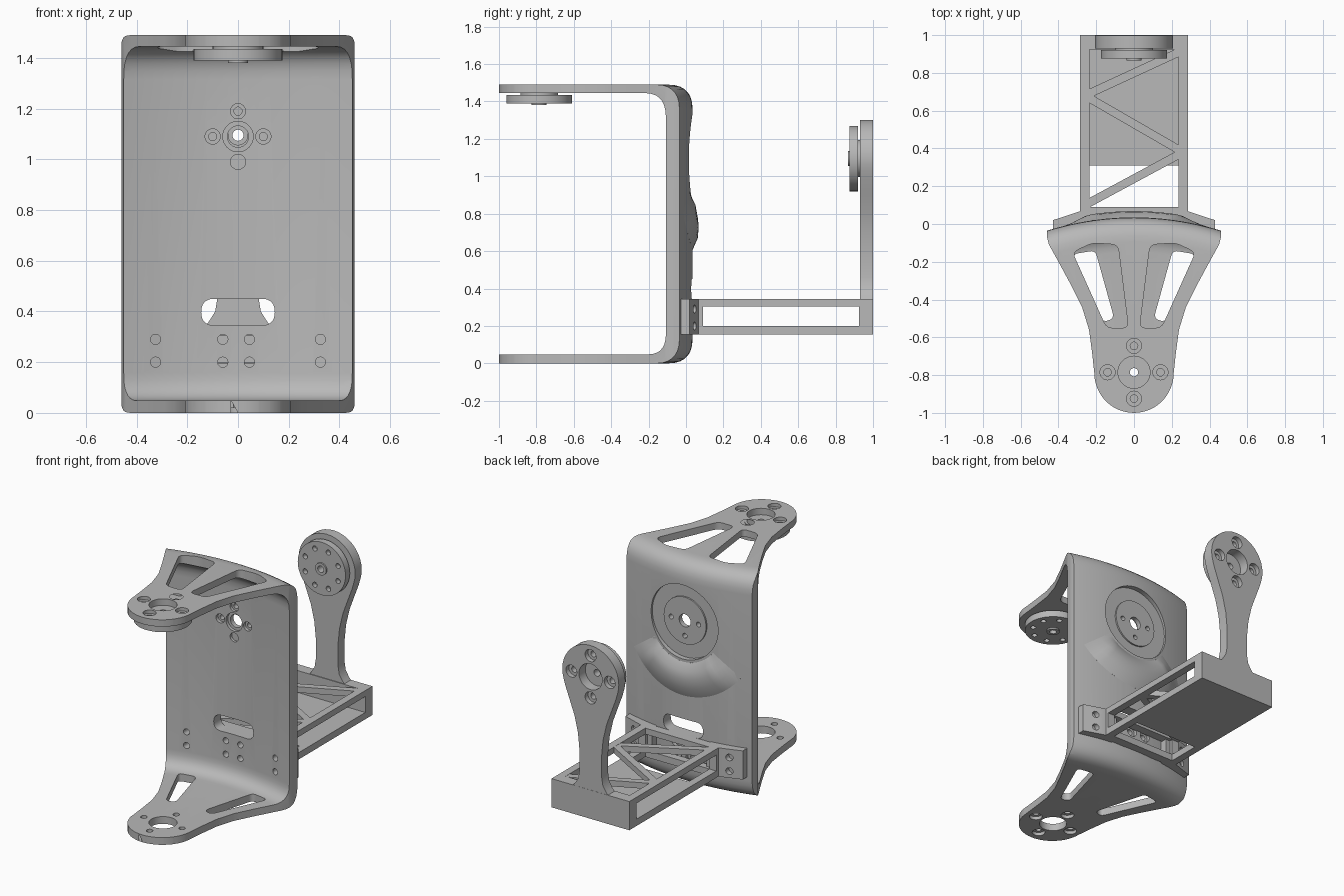
import bpy, bmesh
from math import sin, cos, pi, radians
from mathutils import Vector

old = bpy.data.objects.get("Cube")
if old:
    bpy.data.objects.remove(old, do_unlink=True)

grey = bpy.data.materials.new("light_grey")
grey.use_nodes = True
grey.diffuse_color = (0.48, 0.48, 0.48, 1)
grey.node_tree.nodes["Principled BSDF"].inputs["Base Color"].default_value = grey.diffuse_color


def loft(name, rings):
    """Closed solid through equal rings of 3D points."""
    bm = bmesh.new()
    rows = [[bm.verts.new(p) for p in ring] for ring in rings]
    n = len(rows[0])
    for a, b in zip(rows, rows[1:]):
        for i in range(n):
            j = (i + 1) % n
            bm.faces.new((a[i], a[j], b[j], b[i]))
    bm.faces.new(rows[0])
    bm.faces.new(rows[-1])
    bmesh.ops.recalc_face_normals(bm, faces=bm.faces[:])
    mesh = bpy.data.meshes.new(name)
    bm.to_mesh(mesh)
    bm.free()
    mesh.materials.append(grey)
    obj = bpy.data.objects.new(name, mesh)
    bpy.context.collection.objects.link(obj)
    return obj


def prism(name, pts, axis, lo, hi):
    """Extrude a 2D outline along an axis."""
    place = {"x": lambda p, d: (d, p[0], p[1]),
             "y": lambda p, d: (p[0], d, p[1]),
             "z": lambda p, d: (p[0], p[1], d)}[axis]
    return loft(name, [[place(p, d) for p in pts] for d in (lo, hi)])


def box(name, x0, x1, y0, y1, z0, z1):
    return prism(name, [(x0, y0), (x1, y0), (x1, y1), (x0, y1)], "z", z0, z1)


def circle(cx, cy, r, n=40):
    return [(cx + r * cos(2 * pi * i / n), cy + r * sin(2 * pi * i / n)) for i in range(n)]


def rounded(pts, size, steps=7):
    """Round polygon corners; size is one value or one per corner."""
    out = []
    for i, p in enumerate(pts):
        s = size[i] if isinstance(size, (list, tuple)) else size
        p, a, b = Vector(p), Vector(pts[i - 1]), Vector(pts[(i + 1) % len(pts)])
        if s == 0:
            out.append(tuple(p))
            continue
        start, end = p + (a - p).normalized() * s, p + (b - p).normalized() * s
        for k in range(steps + 1):
            t = k / steps
            out.append(tuple(start * (1 - t) ** 2 + p * 2 * t * (1 - t) + end * t * t))
    return out


def combine(obj, other, op="DIFFERENCE"):
    mod = obj.modifiers.new("combine", "BOOLEAN")
    mod.operation, mod.object, mod.solver = op, other, "EXACT"
    bpy.context.view_layer.objects.active = obj
    bpy.ops.object.modifier_apply(modifier=mod.name)
    bpy.data.objects.remove(other, do_unlink=True)


def cut(obj, pts, axis, lo, hi):
    combine(obj, prism("cutter", pts, axis, lo, hi))


def mirrored(pts, side):
    return [(x * side, y) for x, y in pts]


def bolt_circle(obj, c, axis, lo, hi, bore_lo, bore_hi):
    """Centre hole with four counterbored screw holes."""
    cut(obj, circle(0, c, 0.085), axis, lo, hi)
    for i in range(4):
        x, y = 0.14 * cos(i * pi / 2), c + 0.14 * sin(i * pi / 2)
        cut(obj, circle(x, y, 0.02, 20), axis, lo, hi)
        cut(obj, circle(x, y, 0.04, 24), axis, bore_lo, bore_hi)


def bow(x):
    return -0.07 * (x / 0.46) ** 2


# C-shaped bracket: bowed section trimmed by the tapering plan outline
profile = rounded([(-1.1, 0), (0.035, 0), (0.035, 1.49), (-1.1, 1.49),
                   (-1.1, 1.445), (-0.04, 1.445), (-0.04, 0.048), (-1.1, 0.048)],
                  [0, 0.13, 0.13, 0, 0, 0.13, 0.11, 0])
stations = [-0.5 + i / 24 for i in range(25)]
bracket = loft("c_bracket", [[(x, y + bow(x), z) for y, z in profile] for x in stations])
side = [(0.46, 0.15), (0.46, -0.07), (0.45, -0.11), (0.4, -0.2), (0.335, -0.32),
        (0.275, -0.44), (0.238, -0.56), (0.222, -0.68)]
tip = [(0.21 * cos(a), -0.79 - 0.21 * sin(a)) for a in [pi * i / 24 for i in range(25)]]
plan = side + tip + mirrored(side, -1)[::-1]
combine(bracket, prism("plan", plan, "z", -0.2, 1.7), "INTERSECT")

# Arm windows and bolt circles
top_window = rounded([(0.325, -0.15), (0.22, -0.1), (0.085, -0.11), (0.03, -0.55), (0.145, -0.55)], 0.035)
low_window = rounded([(0.325, -0.16), (0.205, -0.14), (0.105, -0.5), (0.165, -0.52)], 0.03)
for s in (1, -1):
    cut(bracket, mirrored(top_window, s), "z", 1.36, 1.6)
    cut(bracket, mirrored(low_window, s), "z", -0.1, 0.13)
bolt_circle(bracket, -0.785, "z", 1.4, 1.6, 1.468, 1.6)
bolt_circle(bracket, -0.785, "z", -0.1, 0.1, -0.1, 0.022)

# Back panel: round pocket with pad, hub holes, cable slot, screw holes
hub = 1.09
cut(bracket, circle(0, hub, 0.245, 56), "y", 0.002, 0.2)
combine(bracket, prism("pad", circle(0, hub, 0.155, 48), "y", -0.02, 0.012), "UNION")
cut(bracket, circle(0, hub, 0.042), "y", -0.3, 0.2)
cut(bracket, circle(0, hub, 0.06), "y", -0.3, -0.02)
for i in range(4):
    x, z = 0.1 * cos(i * pi / 2), hub + 0.1 * sin(i * pi / 2)
    cut(bracket, circle(x, z, 0.016, 20), "y", -0.3, 0.2)
    cut(bracket, circle(x, z, 0.03, 24), "y", -0.3, -0.022)
slot = rounded([(-0.145, 0.345), (0.145, 0.345), (0.145, 0.45), (-0.145, 0.45)], 0.052)
cut(bracket, slot, "y", -0.3, 0.2)
for z in (0.2, 0.29):
    for x in (-0.325, -0.06, 0.045, 0.325):
        cut(bracket, circle(x, z, 0.02, 20), "y", -0.3, 0.2)
        if abs(x) < 0.1:
            cut(bracket, circle(x, z, 0.038, 24), "y", 0.01, 0.2)

# Crescent bulge beneath the pocket
section = [(0.25, -0.03), (0.262, 0.0), (0.31, 0.028), (0.36, 0.033), (0.42, 0.028), (0.485, 0.0), (0.49, -0.03)]
rings = []
for i in range(29):
    a = radians(-54 + 108 * i / 28)
    lift = min(1, min(i, 28 - i) / 4)
    rings.append([(r * sin(a), 0.035 + bow(r * sin(a)) + (h * lift if h > 0 else h), hub - r * cos(a))
                  for r, h in section])
bulge = loft("crescent_bulge", rings)

# Truss frame behind the panel
frame = box("truss_frame", -0.285, 0.285, 0.04, 1.0, 0.155, 0.345)
combine(frame, box("side_opening", -0.5, 0.5, 0.09, 0.925, 0.2, 0.305))
combine(frame, box("front_opening", -0.235, 0.235, 0, 0.3, 0.2, 0.305))
combine(frame, box("top_opening", -0.235, 0.235, 0.09, 0.925, 0.25, 0.4))
combine(frame, box("floor_opening", -0.235, 0.235, 0.09, 0.31, 0.1, 0.25))
nodes = [Vector(p) for p in ((0.26, 0.92), (-0.26, 0.68), (0.26, 0.38), (-0.26, 0.1))]
for i, (a, b) in enumerate(zip(nodes, nodes[1:])):
    d = (b - a).normalized()
    n = Vector((-d.y, d.x)) * 0.022
    prism("truss_brace_%d" % i, [a + n, b + n, b - n, a - n], "z", 0.305, 0.344)

# Mounting ears that follow the bowed panel
ear_plan = [(0.43, -0.035), (0.33, -0.008), (0.2, 0.018), (0.2, 0.07), (0.29, 0.066), (0.43, 0.02)]
for s, label in ((1, "left"), (-1, "right")):
    ear = prism(label + "_mounting_ear", mirrored(ear_plan, s), "z", 0.155, 0.345)
    for z in (0.2, 0.29):
        cut(ear, circle(s * 0.35, z, 0.022, 20), "y", 0.018, 0.2)
for z0, label in ((0.155, "lower"), (0.305, "upper")):
    box(label + "_cross_bar", -0.22, 0.22, 0.03, 0.07, z0, z0 + 0.04)

# Upright arm with a round head
half = [(0.14, 0.33), (0.115, 0.36), (0.09, 0.4), (0.08, 0.46), (0.08, 0.58), (0.092, 0.7),
        (0.118, 0.81), (0.155, 0.91), (0.185, 0.99)]
head = [(0.207 * cos(a), 1.095 + 0.207 * sin(a)) for a in [radians(-18 + 9 * i) for i in range(25)]]
arm = prism("upright_arm", half + head + mirrored(half, -1)[::-1], "y", 0.93, 0.999)
bolt_circle(arm, 1.095, "y", 0.9, 1.1, 0.968, 1.1)


# Drive discs: flange, hub boss and ring of screw holes
def drive_disc(name, axis, face, c):
    disc = prism(name, circle(0, c, 0.175, 56), axis, face - 0.055, face - 0.01)
    combine(disc, prism("neck", circle(0, c, 0.1), axis, face - 0.03, face + 0.002), "UNION")
    combine(disc, prism("boss", circle(0, c, 0.04), axis, face - 0.065, face - 0.03), "UNION")
    cut(disc, circle(0, c, 0.022, 24), axis, face - 0.2, face + 0.2)
    for i in range(8):
        a = pi * (i + 0.5) / 4
        cut(disc, circle(0.13 * cos(a), c + 0.13 * sin(a), 0.017, 16), axis, face - 0.1, face - 0.025)


drive_disc("upper_drive_disc", "z", 1.445, -0.785)
drive_disc("rear_drive_disc", "y", 0.93, 1.095)

# Smooth curved faces, keep edges sharp
bpy.ops.object.select_all(action="DESELECT")
for obj in bpy.context.collection.objects:
    if obj.type == "MESH" and grey.name in obj.data.materials:
        obj.select_set(True)
        bpy.context.view_layer.objects.active = obj
bpy.ops.object.shade_smooth_by_angle(angle=radians(30))
